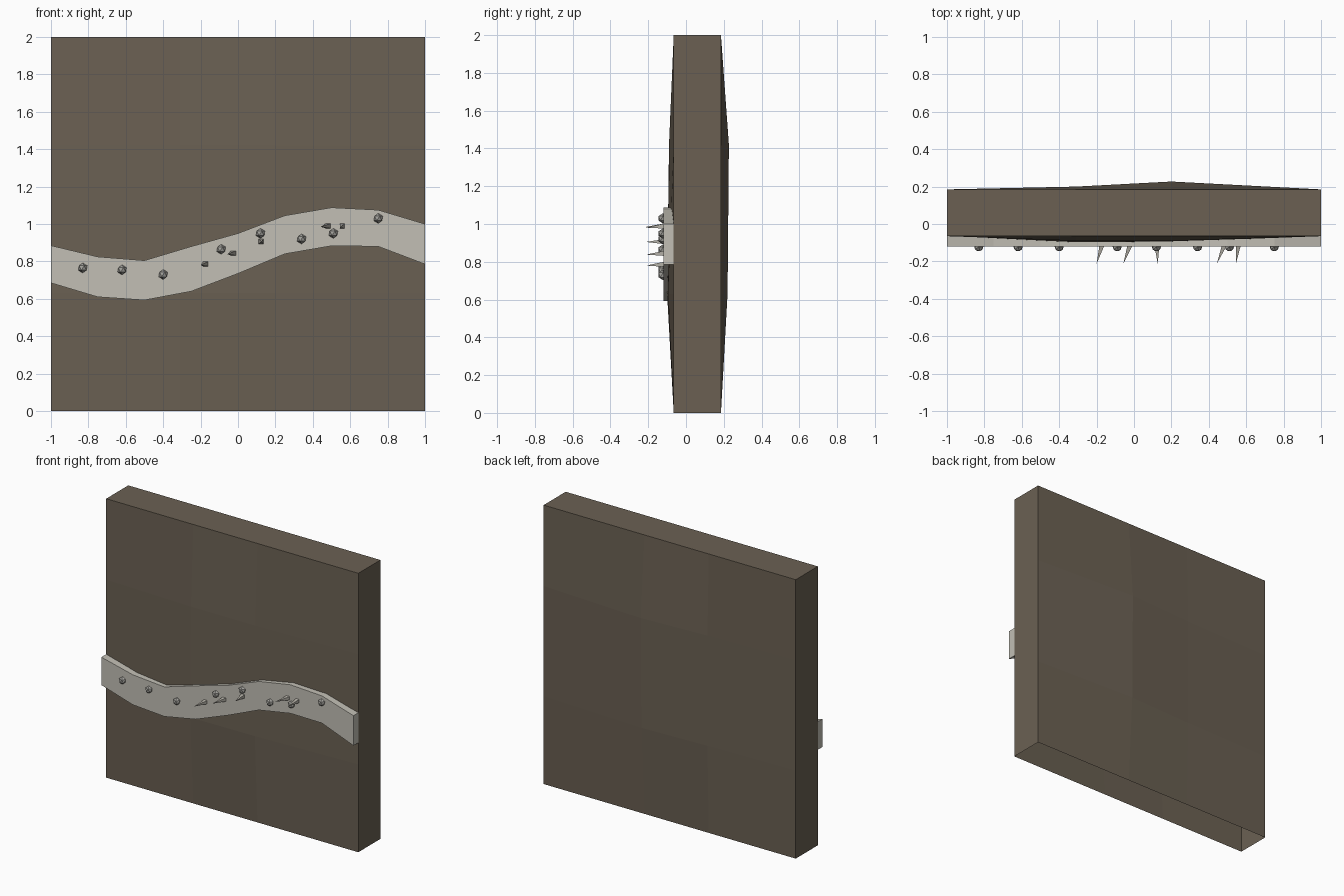
import bpy
import bmesh
from mathutils import Vector

cube = bpy.data.objects.get("Cube")
if cube:
    bpy.data.objects.remove(cube, do_unlink=True)


def material(name, rgb):
    m = bpy.data.materials.new(name)
    m.use_nodes = True
    m.diffuse_color = (*rgb, 1)
    m.node_tree.nodes["Principled BSDF"].inputs["Base Color"].default_value = (*rgb, 1)
    return m


stone = material("brown stone", (0.145, 0.118, 0.086))
pale = material("pale vein", (0.54, 0.52, 0.46))
grey = material("grey pebble", (0.36, 0.355, 0.33))
spike_mat = material("spike bone", (0.46, 0.44, 0.39))


def finish(name, bm, mat):
    bmesh.ops.recalc_face_normals(bm, faces=bm.faces)
    mesh = bpy.data.meshes.new(name)
    bm.to_mesh(mesh)
    bm.free()
    mesh.materials.append(mat)
    obj = bpy.data.objects.new(name, mesh)
    bpy.context.collection.objects.link(obj)
    return obj


# Wall slab: gently bulging front and back sheets, closed sides, open underside
FRONT, BACK = -0.065, 0.185
cols = [-1, -0.31, 0.2, 1]
rows = [0, 0.63, 1.42, 2]
front_bulge = {(1, 1): 0.035, (2, 1): 0.03, (1, 2): 0.025, (2, 2): 0.025}
back_bulge = {(1, 1): 0.015, (2, 1): 0.035, (1, 2): 0.015, (2, 2): 0.042}
bm = bmesh.new()


def sheet(y, bulge, sign):
    grid = [[bm.verts.new((x, y + sign * bulge.get((i, j), 0), z))
             for j, z in enumerate(rows)] for i, x in enumerate(cols)]
    for i in range(3):
        for j in range(3):
            bm.faces.new((grid[i][j], grid[i + 1][j], grid[i + 1][j + 1], grid[i][j + 1]))
    return grid


f = sheet(FRONT, front_bulge, -1)
b = sheet(BACK, back_bulge, 1)
for k in range(3):
    for i in (0, 3):
        bm.faces.new((f[i][k], f[i][k + 1], b[i][k + 1], b[i][k]))
    bm.faces.new((f[k][3], f[k + 1][3], b[k + 1][3], b[k][3]))
finish("wall_slab", bm, stone)

# Wavy vein crossing the front
top = [0.885, 0.825, 0.805, 0.88, 0.95, 1.045, 1.088, 1.075, 1.0]
low = [0.685, 0.61, 0.593, 0.64, 0.735, 0.84, 0.883, 0.88, 0.785]
bm = bmesh.new()
rings = []
for i, (t, l) in enumerate(zip(top, low)):
    x = -1 + i * 0.25
    rings.append([bm.verts.new((x, y, z))
                  for y, z in ((-0.12, l), (-0.12, t), (-0.065, t), (-0.065, l))])
for r, s in zip(rings, rings[1:]):
    for k in range(4):
        n = (k + 1) % 4
        bm.faces.new((r[k], r[n], s[n], s[k]))
bm.faces.new(rings[0])
bm.faces.new(rings[-1])
finish("wavy_vein", bm, pale)

# Pebbles set into the vein
pebbles = [(-0.83, 0.765), (-0.62, 0.755), (-0.4, 0.73), (-0.09, 0.865),
           (0.12, 0.95), (0.34, 0.92), (0.51, 0.95), (0.75, 1.03)]
for i, (x, z) in enumerate(pebbles, 1):
    bm = bmesh.new()
    bmesh.ops.create_icosphere(bm, subdivisions=1, radius=0.027)
    bmesh.ops.translate(bm, verts=bm.verts, vec=(x, -0.122, z))
    finish(f"pebble_{i}", bm, grey)

# Four-sided spikes leaning out of the vein: base x, base z, tip x, tip z
spikes = [(-0.17, 0.787, -0.2, 0.78), (-0.02, 0.845, -0.057, 0.838),
          (0.122, 0.907, 0.127, 0.905), (0.485, 0.99, 0.443, 0.985),
          (0.558, 0.99, 0.545, 0.98)]
for i, (bx, bz, tx, tz) in enumerate(spikes, 1):
    bm = bmesh.new()
    h = 0.014
    base = [bm.verts.new((bx + dx, -0.11, bz + dz))
            for dx, dz in ((-h, -h), (h, -h), (h, h), (-h, h))]
    tip = bm.verts.new(Vector((tx, -0.212, tz)))
    bm.faces.new(base)
    for k in range(4):
        bm.faces.new((base[k], base[(k + 1) % 4], tip))
    finish(f"spike_{i}", bm, spike_mat)
